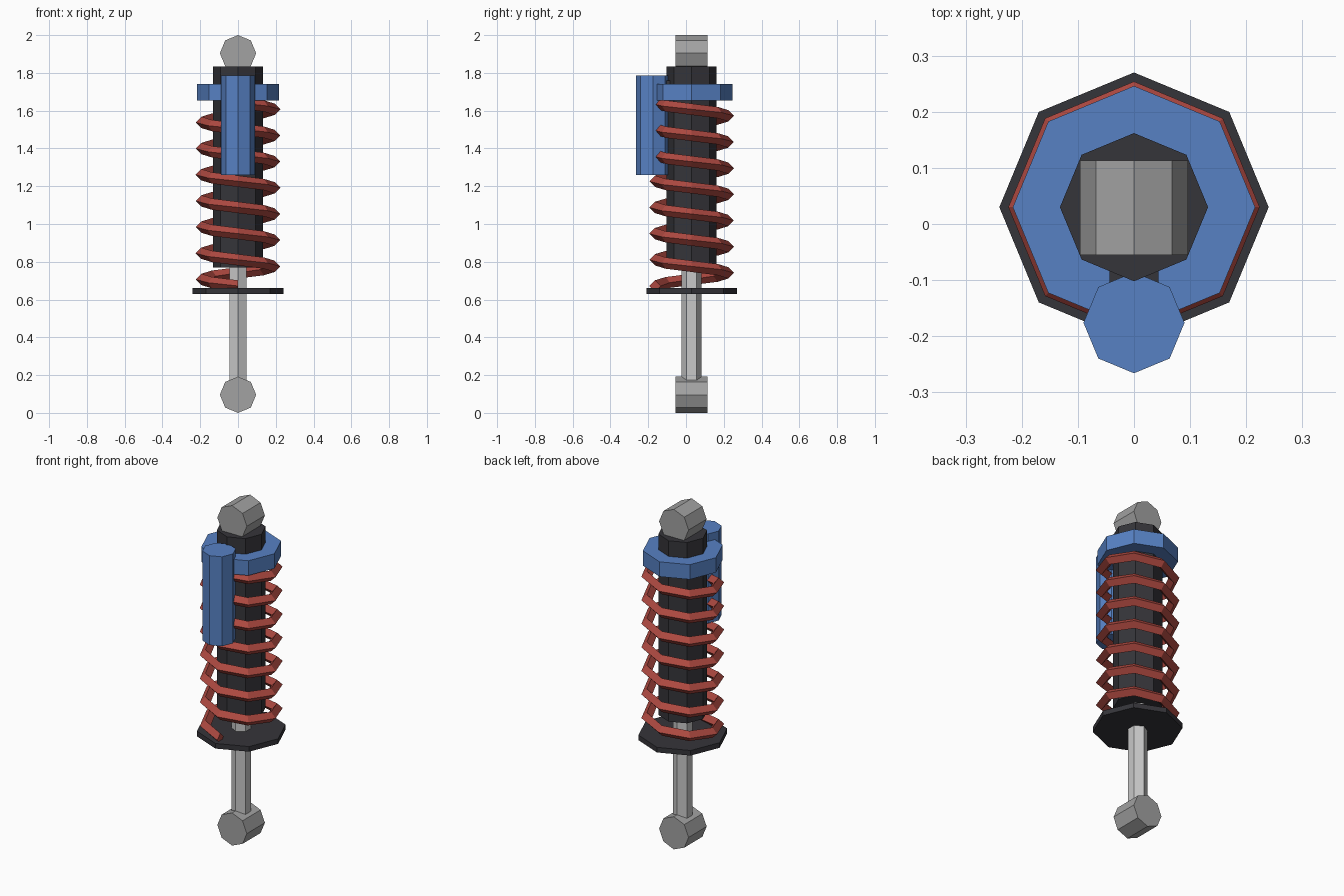
import bpy, bmesh, math
from mathutils import Matrix, Vector

if "Cube" in bpy.data.objects:
    bpy.data.objects.remove(bpy.data.objects["Cube"])

AXIS_Y = 0.03  # the shock's centre line sits slightly behind y = 0


def material(name, rgb):
    m = bpy.data.materials.new(name)
    m.diffuse_color = (*rgb, 1.0)
    m.use_nodes = True
    m.node_tree.nodes["Principled BSDF"].inputs["Base Color"].default_value = m.diffuse_color
    return m


BLACK = material("black", (0.036, 0.035, 0.042))
BLUE = material("blue", (0.095, 0.22, 0.55))
RED = material("red", (0.42, 0.066, 0.052))
GREY = material("grey", (0.36, 0.36, 0.36))
SILVER = material("silver", (0.58, 0.58, 0.58))


def finish(name, bm, mat):
    bmesh.ops.recalc_face_normals(bm, faces=bm.faces)
    mesh = bpy.data.meshes.new(name)
    bm.to_mesh(mesh)
    bm.free()
    mesh.materials.append(mat)
    obj = bpy.data.objects.new(name, mesh)
    bpy.context.collection.objects.link(obj)
    return obj


def prism(name, mat, sides, radius, low, high, y=AXIS_Y, along_y=False):
    """Prism with a corner on +y (upright) or on +z (lying along y)."""
    bm = bmesh.new()
    rings = []
    for h in (low, high):
        ring = []
        for i in range(sides):
            a = math.pi / 2 + math.tau * i / sides
            u, v = radius * math.cos(a), radius * math.sin(a)
            ring.append(bm.verts.new((u, h, y + v) if along_y else (u, y + v, h)))
        rings.append(ring)
    for ring in rings:
        bm.faces.new(ring)
    for i in range(sides):
        j = (i + 1) % sides
        bm.faces.new((rings[0][i], rings[0][j], rings[1][j], rings[1][i]))
    return finish(name, bm, mat)


def spring(name, mat, radius, wire, low, high, turns, sides=4, steps=8):
    """Faceted coil that starts at the front and climbs clockwise."""
    bm = bmesh.new()
    rings = []
    total = turns * steps
    for k in range(total + 1):
        a = -math.pi / 2 - math.tau * k / steps
        z = low + (high - low) * k / total
        ring = []
        for i in range(sides):
            b = math.tau * i / sides
            r = radius + wire * math.cos(b)
            ring.append(bm.verts.new((r * math.cos(a), AXIS_Y + r * math.sin(a),
                                      z + wire * math.sin(b))))
        rings.append(ring)
    for p, q in zip(rings, rings[1:]):
        for i in range(sides):
            j = (i + 1) % sides
            bm.faces.new((p[i], p[j], q[j], q[i]))
    bm.faces.new(rings[0])
    bm.faces.new(rings[-1])
    return finish(name, bm, mat)


# Mounting eyelets, lying front to back
for label, z in (("lower_eyelet", 0.096), ("upper_eyelet", 1.904)):
    prism(label, GREY, 8, 0.096, -0.055, 0.113, y=z, along_y=True)

# Damper: rod, body, lower spring perch, upper preload collar
prism("piston_rod", SILVER, 6, 0.053, 0.17, 0.85)
prism("damper_body", BLACK, 8, 0.132, 0.77, 1.834)
prism("spring_perch", BLACK, 8, 0.24, 0.63, 0.66)
prism("preload_collar", BLUE, 8, 0.216, 1.655, 1.742)

# Coil spring
spring("coil_spring", RED, 0.194, 0.03, 0.672, 1.642, 7)

# Reservoir at the front and the bracket that holds it
prism("reservoir", BLUE, 8, 0.09, 1.26, 1.786, y=-0.176)
bm = bmesh.new()
bmesh.ops.create_cube(bm, size=1.0, matrix=Matrix.Translation(Vector((0, -0.1, 1.70)))
                      @ Matrix.Diagonal((0.088, 0.1, 0.12, 1)))
finish("reservoir_bracket", bm, BLACK)
